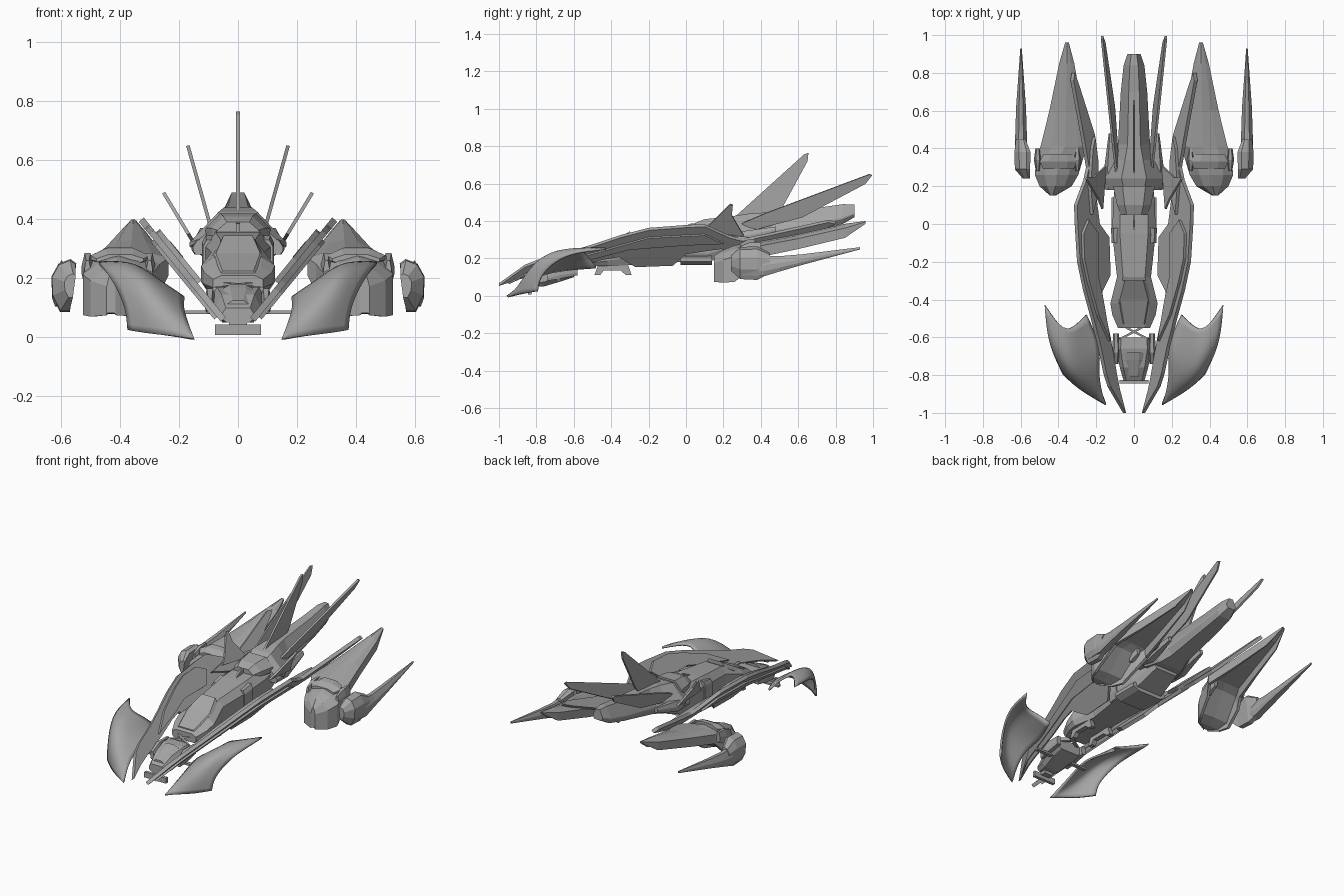
import bpy, bmesh, math
from mathutils import Vector

cube = bpy.data.objects.get("Cube")
if cube:
    bpy.data.objects.remove(cube)

grey = bpy.data.materials.new("hull_grey")
grey.use_nodes = True
grey.diffuse_color = (0.38, 0.38, 0.38, 1)
grey.node_tree.nodes["Principled BSDF"].inputs["Base Color"].default_value = (0.38, 0.38, 0.38, 1)


def make(name, verts, faces, mirror=False):
    mesh = bpy.data.meshes.new(name)
    mesh.from_pydata([tuple(v) for v in verts], [], faces)
    bm = bmesh.new()
    bm.from_mesh(mesh)
    bmesh.ops.recalc_face_normals(bm, faces=bm.faces)
    bm.to_mesh(mesh)
    bm.free()
    mesh.materials.append(grey)
    obj = bpy.data.objects.new(name, mesh)
    bpy.context.collection.objects.link(obj)
    if mirror:
        obj.modifiers.new("mirror", 'MIRROR').use_mirror_merge = False
    return obj


def loft(name, rings, mirror=False):
    """Skin closed rings of equal length and cap the ends."""
    n = len(rings[0])
    verts = [p for ring in rings for p in ring]
    faces = [(r * n + i, r * n + (i + 1) % n, (r + 1) * n + (i + 1) % n, (r + 1) * n + i)
             for r in range(len(rings) - 1) for i in range(n)]
    faces += [tuple(range(n)), tuple(range(len(verts) - n, len(verts)))]
    return make(name, verts, faces, mirror)


def hull(name, sections, x=0, mirror=False, crown=0.5, shoulder=0.55, keel=0.7):
    """Eight-sided body; each section is y, half width, bottom, top."""
    rings = []
    for y, w, lo, hi in sections:
        mid = lo + (hi - lo) * shoulder
        low = lo + (hi - lo) * 0.25
        half = [(w * keel, lo), (w, low), (w, mid), (w * crown, hi)]
        ring = half + [(-a, b) for a, b in reversed(half)]
        rings.append([(x + a, y, b) for a, b in ring])
    return loft(name, rings, mirror)


def plate(name, points, x0=0, z0=0, lean=0, thick=0.012, shift=0, mirror=True):
    """Flat plate from a y-z outline, leaning outwards in x with height."""
    normal = Vector((-1, 0, lean)).normalized()
    base = [Vector((x0 + (z - z0) * lean, y, z)) + normal * shift for y, z in points]
    return loft(name, [[p - normal * thick / 2 for p in base],
                       [p + normal * thick / 2 for p in base]], mirror)


def box(name, centre, size, mirror=False):
    x, y, z = centre
    a, b, c = (s / 2 for s in size)
    rings = [[(x + i * a, y + s * b, z + k * c) for i, k in ((-1, -1), (1, -1), (1, 1), (-1, 1))]
             for s in (-1, 1)]
    return loft(name, rings, mirror)


# Central fuselage with stepped deck
hull("fuselage", [(-.55, .085, .155, .21), (-.48, .115, .16, .24), (-.42, .125, .16, .27),
                  (-.28, .09, .165, .33), (-.05, .115, .18, .355), (.12, .11, .18, .365),
                  (.3, .09, .25, .37)], crown=.65, shoulder=.75, keel=.85)
hull("front_deck", [(-.53, .07, .18, .225), (-.4, .1, .22, .285), (-.3, .065, .28, .345)], crown=.75)
hull("belly_block", [(-.03, .12, .165, .24), (.14, .12, .165, .24)])
plate("chin_skid", [(-.49, .11), (-.47, .165), (-.31, .165), (-.29, .11), (-.32, .11), (-.35, .135),
                    (-.44, .135), (-.46, .11)], x0=.07, thick=.03)
hull("front_collar", [(-.1, .118, .18, .33), (-.02, .122, .19, .345)], crown=.9, shoulder=.85, keel=.85)

# Cockpit cowl and rear spine
hull("cowl", [(.05, .07, .33, .39), (.1, .09, .32, .41), (.2, .11, .31, .42)], crown=.55)
hull("spine", [(.18, .13, .3, .40), (.24, .165, .27, .425), (.34, .12, .27, .44), (.42, .085, .29, .445),
               (.7, .07, .35, .47), (.84, .055, .385, .49), (.9, .035, .42, .488)], shoulder=.33, crown=.4)
hull("spine_shoulder", [(.18, .03, .28, .33), (.3, .035, .28, .345), (.48, .012, .34, .37)],
     x=.122, mirror=True)

# Fins along the tail
plate("centre_fin", [(.2, .36), (.27, .43), (.63, .755), (.655, .765), (.65, .72), (.52, .48), (.45, .4)],
      mirror=False)
plate("long_fin", [(.26, .37), (.42, .44), (.98, .65), (.995, .645), (.96, .6), (.62, .42), (.35, .35)],
      x0=.1, z0=.4, lean=.28)
plate("short_fin", [(.08, .35), (.13, .385), (.235, .49), (.25, .485), (.245, .43), (.31, .32)],
      x0=.15, z0=.32, lean=.6)
plate("deck_blade", [(-.06, .34), (.02, .385), (.07, .39), (.07, .34)], mirror=False)


# Side rails lying in one outward leaning plane
def rail(name, points, thick, shift=0):
    plate(name, [(y, .06 + .77 * w) for y, w in points], .05, .06, .82, thick, shift)


rail("side_rail", [(-1, 0), (-.86, .13), (-.79, .165), (-.65, .21), (-.5, .27), (-.35, .335), (-.2, .385),
                   (0, .405), (.1, .41), (.27, .31), (.27, .27), (.1, .24), (0, .22), (-.07, .14),
                   (-.27, .13), (-.36, .2), (-.45, .18), (-.6, .13), (-.8, .075), (-.88, .05)], .022)
rail("rail_cover", [(-.62, .15), (-.48, .25), (-.3, .33), (-.18, .37), (-.05, .375), (.02, .33),
                    (-.05, .25), (-.28, .25), (-.4, .21)], .02, .018)
rail("rail_outer_strip", [(-.95, .02), (-.8, .13), (-.5, .23), (-.2, .34), (.1, .36), (.2, .3),
                          (0, .29), (-.3, .26), (-.6, .16), (-.85, .08)], .014, -.016)
rail("rear_rail", [(.02, .33), (.12, .37), (.3, .31), (.45, .35), (.76, .44), (.8, .43), (.74, .395),
                   (.47, .26), (.32, .24), (.2, .25)], .022)
rail("rear_rail_cover", [(.05, .3), (.2, .32), (.4, .3), (.46, .28), (.33, .255), (.18, .25)], .02, .02)

# Nose with front bar, side cheeks and cross brace
hull("nose", [(-.83, .055, .05, .1), (-.76, .075, .05, .145), (-.66, .095, .08, .17), (-.6, .09, .1, .17)],
     crown=.75)
hull("nose_cap", [(-.81, .035, .1, .125), (-.72, .055, .13, .165), (-.68, .05, .15, .18)])
box("front_bar", (0, -.835, .025), (.155, .02, .035))
box("bar_stem", (0, -.81, .055), (.06, .04, .05))
box("side_strut", (.13, -.68, .085), (.12, .025, .012), True)
hull("nose_cheek", [(-.74, .012, .08, .13), (-.68, .02, .09, .165), (-.58, .016, .11, .165)],
     x=.095, mirror=True)
for side in (-1, 1):
    loft("cross_brace", [[(end * side * .075 + dx, -.57 + end * .04, .16 + end * .01 + dz) for dx, dz in
                          ((-.012, 0), (.012, 0), (.012, .02), (-.012, .02))] for end in (-1, 1)])

# Curved front fenders with an arched crown
rows = [[(.15, -.96, 0), (.22, -.92, .005), (.3, -.87, .012), (.375, -.8, .025)],
        [(.17, -.89, .05), (.24, -.89, .09), (.32, -.86, .115), (.38, -.79, .1)],
        [(.19, -.78, .12), (.27, -.79, .19), (.36, -.78, .235), (.42, -.71, .185)],
        [(.17, -.65, .145), (.27, -.65, .2), (.36, -.67, .27), (.46, -.6, .24)],
        [(.25, -.48, .155), (.295, -.53, .22), (.37, -.58, .262), (.473, -.43, .257)]]
fender = make("front_fender", [p for row in rows for p in row],
              [(r * 4 + i, r * 4 + i + 1, r * 4 + i + 5, r * 4 + i + 4)
               for r in range(4) for i in range(3)], True)
smooth = fender.modifiers.new("smooth", 'SUBSURF')
smooth.levels = smooth.render_levels = 2
smooth.boundary_smooth = 'PRESERVE_CORNERS'
shell = fender.modifiers.new("shell", 'SOLIDIFY')
shell.thickness = .012
for poly in fender.data.polygons:
    poly.use_smooth = True

# Rear pods: hooded shells with a closed nose, sweeping inwards to a raised point
pod = []
for x, y, w, lo, hi, hollow in [(.43, .15, .015, .075, .215, .05), (.415, .2, .085, .07, .245, .05),
                                (.41, .26, .115, .075, .27, .15), (.39, .36, .125, .15, .29, .6),
                                (.365, .41, .13, .21, .295, .6), (.36, .6, .088, .25, .33, .6),
                                (.356, .85, .04, .31, .385, .6), (.355, .96, .01, .385, .4, .6)]:
    h = hi - lo
    half = [(w * .55, hi - h * .1), (w, hi - h * .3), (w, lo), (w * .85, lo), (w * .8, lo + h * hollow)]
    ring = [(0, hi)] + half + [(0, lo + h * hollow * 1.08)] + [(-a, b) for a, b in reversed(half)]
    pod.append([(x + a, y, b) for a, b in ring])
loft("rear_pod", pod, True)
hull("pod_brow", [(.29, .08, .25, .28), (.33, .1, .25, .3), (.37, .08, .26, .305)],
     x=.4, mirror=True)
for offset in (-.105, .105):
    hull("pod_clamp", [(.28, .01, .2, .26), (.34, .02, .19, .285), (.4, .012, .22, .285)],
         x=.405 + offset, mirror=True)

# Outer blades with slanted mounting blocks
hull("outer_blade", [(.3, .022, .11, .2), (.42, .032, .105, .215), (.5, .03, .13, .212),
                     (.62, .026, .165, .222), (.93, .004, .248, .26)], x=.598, mirror=True, crown=.4)
block = [(-.018, -.09), (.015, -.09), (.042, -.035), (.045, .03), (.02, .075), (-.02, .09),
         (-.04, .075), (-.03, 0)]
loft("blade_mount", [[(.588 + a * s + shift, y, .175 + b * s) for a, b in block]
                     for y, s, shift in ((.24, .45, -.02), (.29, .95, 0), (.38, 1, 0), (.45, .6, .01))], True)
